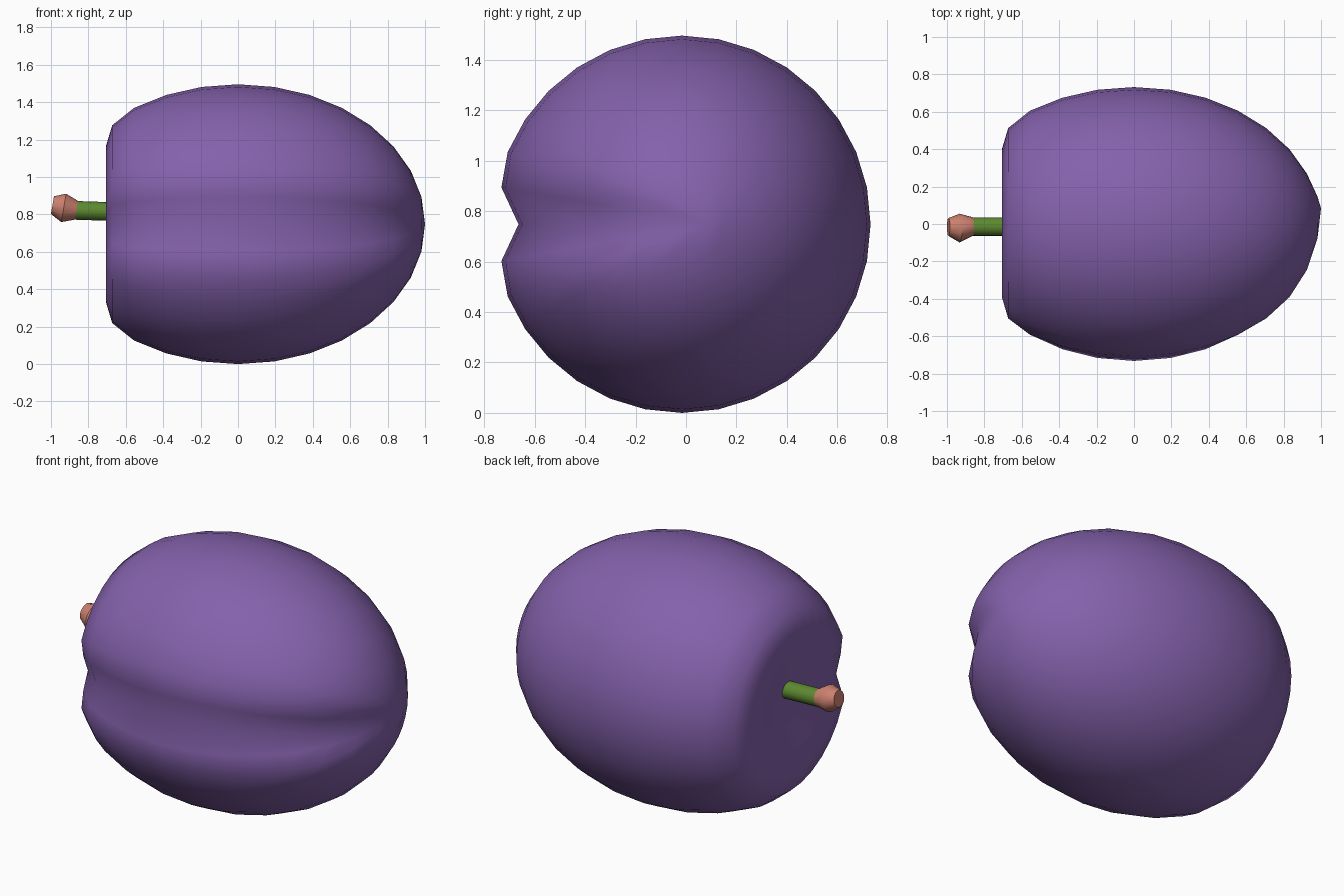
import bpy, math
from mathutils import Vector

if "Cube" in bpy.data.objects:
    bpy.data.objects.remove(bpy.data.objects["Cube"])

R, CY, CZ = 0.748, -0.016, 0.748   # body radius and centre
SEG, RINGS = 32, 16


def add_object(name, verts, faces, color, sharp_angle):
    mesh = bpy.data.meshes.new(name)
    mesh.from_pydata(verts, [], faces)
    obj = bpy.data.objects.new(name, mesh)
    bpy.context.collection.objects.link(obj)
    mat = bpy.data.materials.new(name + "_colour")
    mat.diffuse_color = (*color, 1)
    mat.use_nodes = True
    mat.node_tree.nodes["Principled BSDF"].inputs["Base Color"].default_value = mat.diffuse_color
    mesh.materials.append(mat)
    bpy.ops.object.select_all(action='DESELECT')
    obj.select_set(True)
    bpy.context.view_layer.objects.active = obj
    bpy.ops.object.mode_set(mode='EDIT')
    bpy.ops.mesh.select_all(action='SELECT')
    bpy.ops.mesh.normals_make_consistent(inside=False)
    bpy.ops.object.mode_set(mode='OBJECT')
    bpy.ops.object.shade_smooth_by_angle(angle=math.radians(sharp_angle))
    return obj


def falloff(distance, radius):
    t = max(0.0, 1 - distance / radius)
    return t * t * (3 - 2 * t)


def ring_faces(rings, n):
    return [(r * n + i, r * n + (i + 1) % n, (r + 1) * n + (i + 1) % n, (r + 1) * n + i)
            for r in range(rings - 1) for i in range(n)]


def turned(name, stations, n, color):
    """Solid of rings along x; each station is (x, y, z, radius, tilt)."""
    verts = []
    for x, y, z, r, tilt in stations:
        for i in range(n):
            a = 2 * math.pi * i / n
            h = r * math.sin(a)
            verts.append((x + h * math.sin(tilt), y + r * math.cos(a), z + h * math.cos(tilt)))
    k = len(stations)
    faces = ring_faces(k, n) + [tuple(range(n)), tuple(range((k - 1) * n, k * n))]
    return add_object(name, verts, faces, color, 40)


# Plum body: egg-shaped sphere with poles on the x axis
verts = []
for r in range(1, RINGS):
    p = math.pi * r / RINGS
    for i in range(SEG):
        a = 2 * math.pi * i / SEG
        s = R * math.sin(p)
        verts.append(Vector((-math.cos(p), CY - s * math.cos(a), CZ + s * math.sin(a))))
n = len(verts)
verts += [Vector((-1, CY, CZ)), Vector((1, CY, CZ))]
faces = ring_faces(RINGS - 1, SEG)
for i in range(SEG):
    j = (i + 1) % SEG
    faces += [(n, j, i), (n + 1, n - SEG + i, n - SEG + j)]

# Dimple around the stem
pole = verts[n].copy()
for v in verts:
    v.x += 0.352 * falloff((v - pole).length, 0.75)

# Crease along the front meridian
crease = [verts[r * SEG].copy() for r in range(RINGS - 1)] + [verts[n].copy(), verts[n + 1].copy()]
for v in verts:
    v.y += 0.1 * falloff(min((v - c).length for c in crease), 0.2)
add_object("plum_body", verts, faces, (0.23, 0.12, 0.41), 80)

# Stem and its thickened end
turned("stem", [(-0.60, -0.014, 0.813, 0.05, 0.04), (-0.87, -0.014, 0.822, 0.05, 0.04)],
       16, (0.11, 0.25, 0.03))
turned("stem_tip", [(-0.862, -0.014, 0.822, 0.05, 0.17), (-0.932, -0.022, 0.835, 0.077, 0.17),
                    (-0.992, -0.016, 0.850, 0.048, 0.17)], 12, (0.60, 0.22, 0.16))
